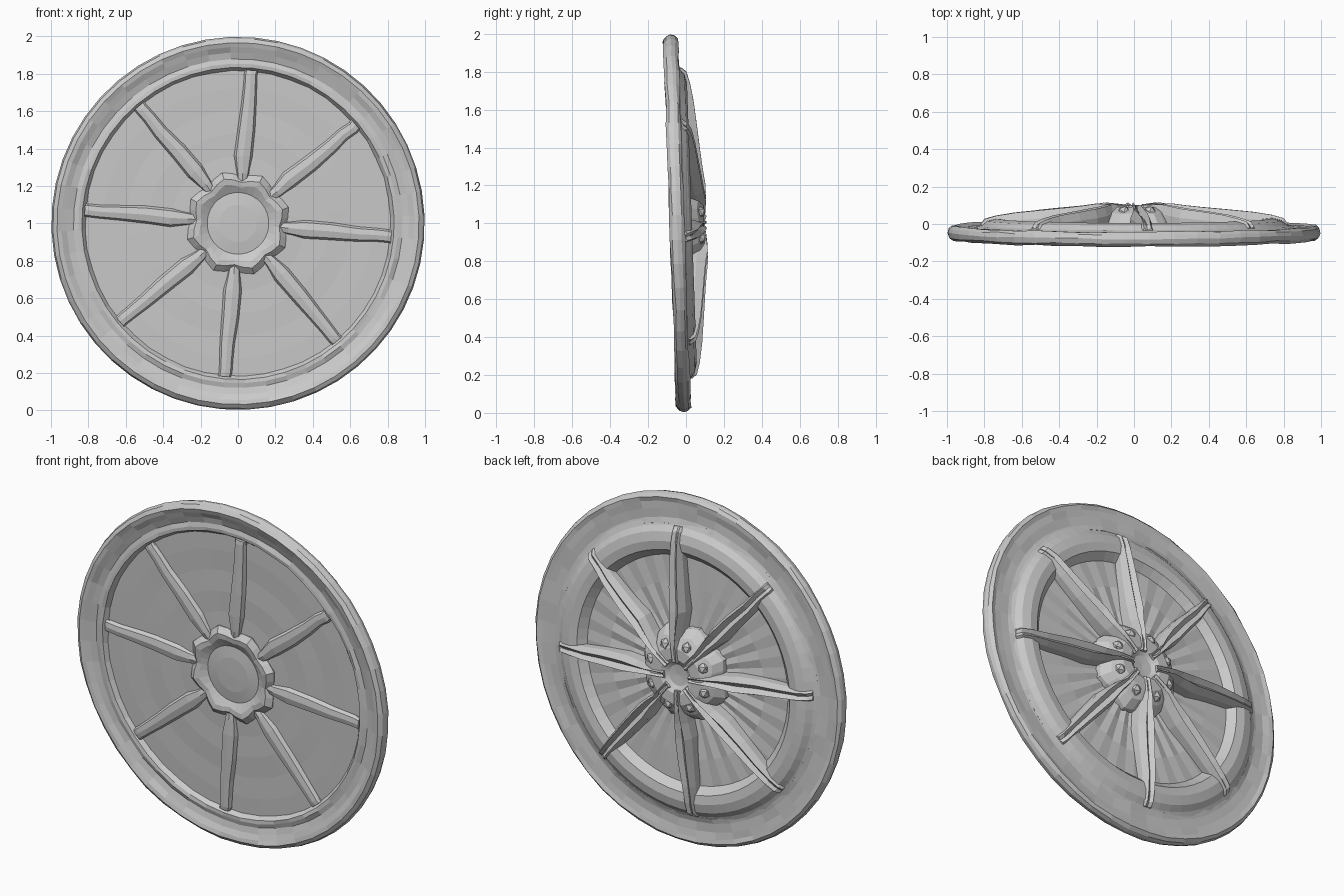
import bpy, bmesh, math, random
from mathutils import Matrix, Vector

if "Cube" in bpy.data.objects:
    bpy.data.objects.remove(bpy.data.objects["Cube"])

random.seed(4)
# Wheel leans 2 degrees towards the front; local axis y is the axle
PLACE = Matrix.Translation((0, -0.045, 1.0)) @ Matrix.Rotation(math.radians(2), 4, 'X')
SPOKES = 8
START = math.radians(-5)


def finish(name, bm):
    bmesh.ops.recalc_face_normals(bm, faces=bm.faces)
    bm.transform(PLACE)
    mesh = bpy.data.meshes.new(name)
    bm.to_mesh(mesh)
    bm.free()
    obj = bpy.data.objects.new(name, mesh)
    bpy.context.collection.objects.link(obj)
    return obj


def lathe(name, profile, steps, shape=lambda r, y, i: (r, y)):
    """Spin a closed (radius, y) profile round the axle; radius 0 closes to a point."""
    bm = bmesh.new()
    rings = []
    for r, y in profile:
        if r == 0:
            rings.append([bm.verts.new((0, y, 0))] * steps)
            continue
        ring = []
        for i in range(steps):
            a = START + math.tau * i / steps
            rr, yy = shape(r, y, i)
            ring.append(bm.verts.new((rr * math.cos(a), yy, rr * math.sin(a))))
        rings.append(ring)
    closed = profile[0][0] > 0
    for k in range(len(rings) if closed else len(rings) - 1):
        p, q = rings[k], rings[(k + 1) % len(rings)]
        for i in range(steps):
            j = (i + 1) % steps
            corners = list(dict.fromkeys((p[i], p[j], q[j], q[i])))
            if len(corners) > 2:
                bm.faces.new(corners)
    return finish(name, bm)


def worn(r, y, i):
    return r, y + random.uniform(-0.004, 0.004)


# Outer rim: rounded tyre edge, front channel and inner lip
lathe("outer_rim", [
    (0.998, 0.0), (0.99, -0.026), (0.968, -0.041), (0.945, -0.036), (0.915, -0.022),
    (0.88, -0.012), (0.855, -0.02), (0.835, -0.018), (0.815, 0.01), (0.83, 0.035),
    (0.86, 0.028), (0.91, 0.028), (0.95, 0.032), (0.975, 0.036), (0.992, 0.022)], 48, worn)


# Dished panel with a raised ring on the back and shallow radial pleats
def pleat(r, y, i):
    back = y > 0.022 and r < 0.63
    return r, y + (0.008 if back and i % 2 else 0)


lathe("dish_panel", [
    (0.0, 0.004), (0.25, 0.002), (0.36, 0.006), (0.48, 0.004), (0.6, 0.008), (0.72, 0.006),
    (0.84, 0.008), (0.85, 0.028), (0.82, 0.04), (0.79, 0.064), (0.74, 0.076), (0.69, 0.07),
    (0.65, 0.03), (0.5, 0.028), (0.35, 0.028), (0.2, 0.03), (0.0, 0.032)], 64, pleat)


# Hub: scalloped collar between the spokes, domed front and cupped back
def scallop(r, y, i):
    wave = math.cos(math.tau * i * SPOKES / 32)
    if r > 0.17:
        return r * (1 - 0.06 * wave), y + 0.006 * wave
    return r, y


lathe("hub", [
    (0.0, -0.01), (0.10, -0.008), (0.165, 0.0), (0.205, -0.022), (0.235, -0.026), (0.268, 0.0),
    (0.26, 0.06), (0.22, 0.11), (0.16, 0.14), (0.10, 0.14), (0.06, 0.115), (0.0, 0.11)],
    32, scallop)

# Spokes: stations of (radius, half width, front y, back y)
STATIONS = [
    (0.08, 0.022, 0.09, 0.148), (0.20, 0.026, -0.012, 0.155), (0.27, 0.036, -0.02, 0.145),
    (0.36, 0.050, -0.024, 0.135), (0.50, 0.047, -0.024, 0.122), (0.64, 0.040, -0.022, 0.108),
    (0.74, 0.036, -0.021, 0.092), (0.80, 0.035, -0.02, 0.075), (0.822, 0.034, -0.016, 0.050)]
# Cross-section of (side, depth): rounded front, groove down the back
SECTION = [(-0.75, 0.05), (0, 0), (0.75, 0.05), (1, 0.2), (0.95, 0.7), (0.55, 1),
           (0, 0.84), (-0.55, 1), (-0.95, 0.7), (-1, 0.2)]

for n in range(SPOKES):
    a = START + math.tau * n / SPOKES
    along = Vector((math.cos(a), 0, math.sin(a)))
    across = Vector((-math.sin(a), 0, math.cos(a)))
    bm = bmesh.new()
    loops = []
    for r, w, front, back in STATIONS:
        sway = random.uniform(-0.004, 0.004)
        loops.append([bm.verts.new(along * r + across * (s * w + sway)
                      + Vector((0, front + (back - front) * d, 0))) for s, d in SECTION])
    for p, q in zip(loops, loops[1:]):
        for i in range(len(SECTION)):
            j = (i + 1) % len(SECTION)
            bm.faces.new((p[i], p[j], q[j], q[i]))
    bm.faces.new(loops[0])
    bm.faces.new(loops[-1])
    finish(f"spoke_{n + 1}", bm)

# Small knuckles round the back of the hub, one between each pair of spokes
for n in range(SPOKES):
    a = START + math.tau * (n + 0.5) / SPOKES
    bm = bmesh.new()
    bmesh.ops.create_icosphere(bm, subdivisions=1, radius=0.035)
    bm.transform(Matrix.Translation((0.18 * math.cos(a), 0.115, 0.18 * math.sin(a))))
    finish(f"hub_knuckle_{n + 1}", bm)
